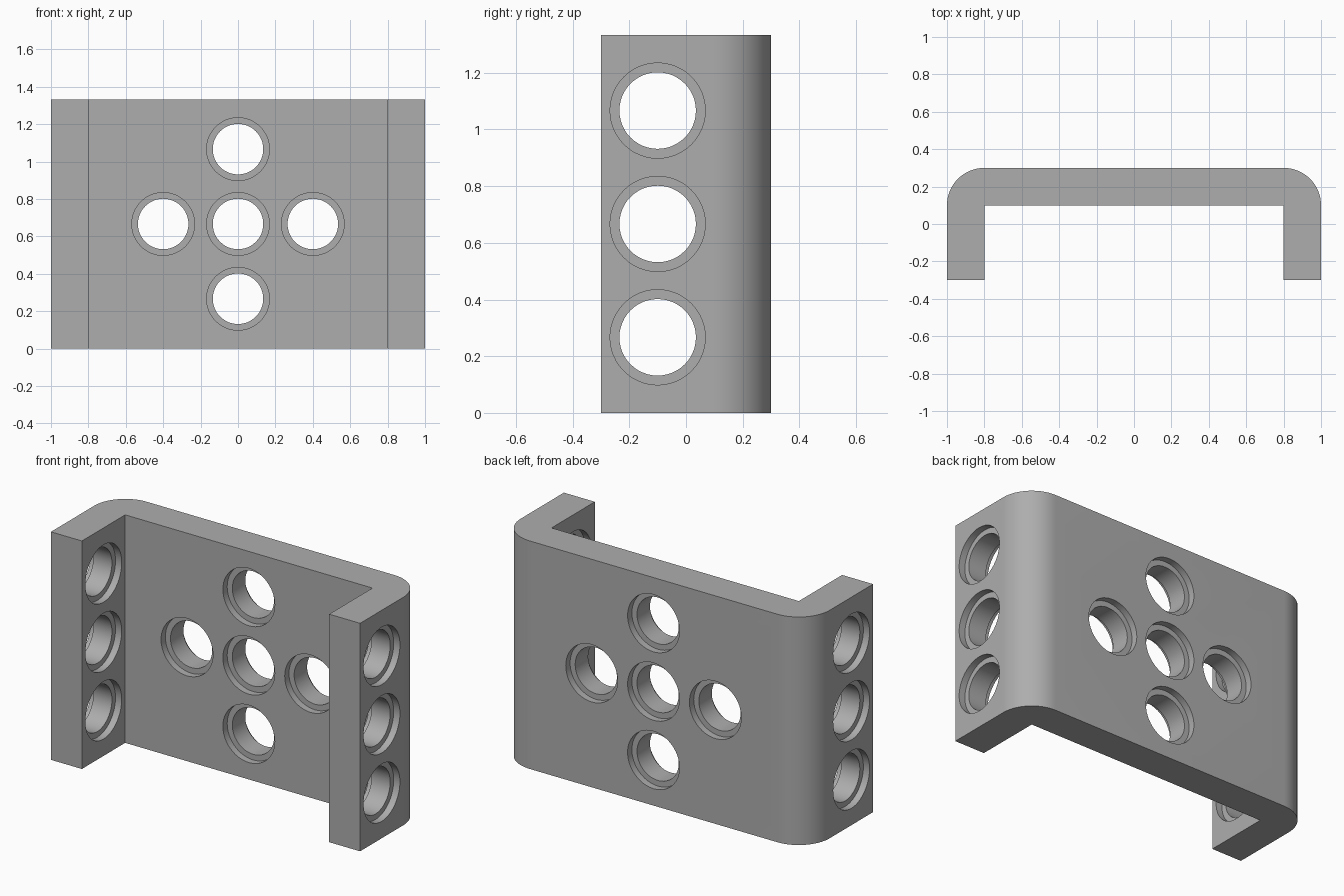
import bpy, bmesh, math
from mathutils import Matrix, Vector

if "Cube" in bpy.data.objects:
    bpy.data.objects.remove(bpy.data.objects["Cube"], do_unlink=True)

HEIGHT = 4 / 3
PITCH = 0.4            # hole spacing
WALL = 0.2             # sheet thickness
BORE, RECESS = 0.135, 0.168
DEPTH = 0.04           # recess depth on each face

grey = bpy.data.materials.new("light_grey")
grey.use_nodes = True
colour = (0.42, 0.42, 0.42, 1)
grey.diffuse_color = colour
grey.node_tree.nodes["Principled BSDF"].inputs["Base Color"].default_value = colour


def make_object(name, bm):
    mesh = bpy.data.meshes.new(name)
    bmesh.ops.recalc_face_normals(bm, faces=bm.faces)
    bm.to_mesh(mesh)
    bm.free()
    obj = bpy.data.objects.new(name, mesh)
    bpy.context.collection.objects.link(obj)
    mesh.materials.append(grey)
    return obj


# U-shaped bracket: half profile with a rounded outer corner, mirrored and extruded
half = [(0.8, 0.1), (0.8, -0.3), (1.0, -0.3)]
for i in range(17):
    a = math.pi / 2 * i / 16
    half.append((0.8 + WALL * math.cos(a), 0.1 + WALL * math.sin(a)))
outline = half + [(-x, y) for x, y in reversed(half)]
bm = bmesh.new()
base = bm.faces.new([bm.verts.new((x, y, 0)) for x, y in outline])
extruded = bmesh.ops.extrude_face_region(bm, geom=[base])["geom"]
bmesh.ops.translate(bm, vec=(0, 0, HEIGHT),
                    verts=[v for v in extruded if isinstance(v, bmesh.types.BMVert)])
bracket = make_object("bracket", bm)


# Stepped cutter: narrow bore with a wider recess at each face
def add_cutter(bm, centre, axis):
    inner, outer = WALL / 2 - DEPTH, WALL / 2 + 0.03
    profile = [(RECESS, -outer), (RECESS, -inner), (BORE, -inner),
               (BORE, inner), (RECESS, inner), (RECESS, outer)]
    turn = Matrix.Translation(centre) @ Vector(axis).to_track_quat("Z", "Y").to_matrix().to_4x4()
    count = 48
    rings = []
    for r, h in profile:
        angles = [math.tau * k / count for k in range(count)]
        rings.append([bm.verts.new(turn @ Vector((r * math.cos(a), r * math.sin(a), h)))
                      for a in angles])
    for low, high in zip(rings, rings[1:]):
        for k in range(count):
            n = (k + 1) % count
            bm.faces.new((low[k], low[n], high[n], high[k]))
    bm.faces.new(rings[0])
    bm.faces.new(rings[-1])


mid = HEIGHT / 2
bm = bmesh.new()
# Cross of five holes in the back plate
for dx, dz in [(0, 0), (1, 0), (-1, 0), (0, 1), (0, -1)]:
    add_cutter(bm, (dx * PITCH, 0.2, mid + dz * PITCH), (0, 1, 0))
# Column of three holes in each side flange
for side in (-1, 1):
    for row in (-1, 0, 1):
        add_cutter(bm, (side * 0.9, -0.1, mid + row * PITCH), (1, 0, 0))
cutter = make_object("hole_cutter", bm)
cutter.hide_render = True

# Cut the holes and remove the cutter
cut = bracket.modifiers.new("holes", "BOOLEAN")
cut.operation = "DIFFERENCE"
cut.solver = "EXACT"
cut.object = cutter
bpy.ops.object.select_all(action="DESELECT")
bracket.select_set(True)
bpy.context.view_layer.objects.active = bracket
bpy.ops.object.modifier_apply(modifier=cut.name)
bpy.data.objects.remove(cutter, do_unlink=True)

# Smooth the rounded surfaces, keep the rims sharp
bpy.ops.object.shade_smooth_by_angle(angle=math.radians(30))
